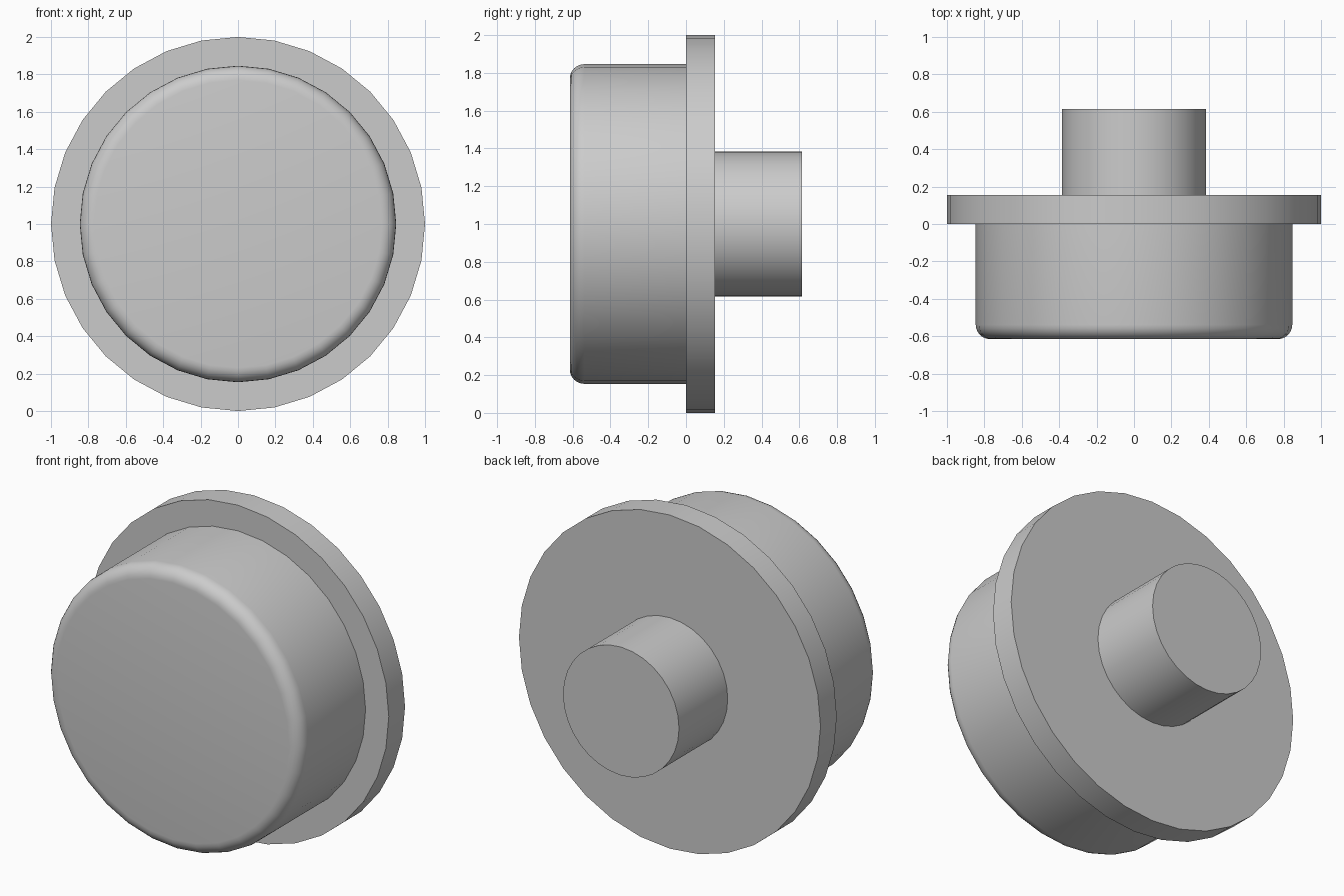
import bpy, bmesh, math

if "Cube" in bpy.data.objects:
    bpy.data.objects.remove(bpy.data.objects["Cube"])

U = 2 / 13  # flange thickness, the module the other sizes follow


def lathe(name, profile, sides):
    """Revolve (radius, y) points about the y axis through z = 1, capping both ends."""
    bm = bmesh.new()
    rings = []
    for r, y in profile:
        angles = [2 * math.pi * i / sides for i in range(sides)]
        rings.append([bm.verts.new((r * math.cos(a), y, r * math.sin(a))) for a in angles])
    for a, b in zip(rings, rings[1:]):
        for i in range(sides):
            j = (i + 1) % sides
            bm.faces.new((a[i], a[j], b[j], b[i]))
    bm.faces.new(rings[0])
    bm.faces.new(rings[-1])
    bmesh.ops.recalc_face_normals(bm, faces=bm.faces)
    mesh = bpy.data.meshes.new(name)
    bm.to_mesh(mesh)
    bm.free()
    obj = bpy.data.objects.new(name, mesh)
    obj.location.z = 1
    bpy.context.collection.objects.link(obj)
    bpy.ops.object.select_all(action='DESELECT')
    obj.select_set(True)
    bpy.context.view_layer.objects.active = obj
    bpy.ops.object.shade_smooth_by_angle(angle=math.radians(35))
    return obj


# Wide thin flange
lathe("flange", [(1, 0), (1, U)], 32)

# Push cap with a rounded front rim
fillet, cap_r, depth = U / 2, 5.5 * U, 4 * U
rim = []
for k in range(7):
    t = math.pi / 2 * k / 6
    rim.append((cap_r - fillet * (1 - math.sin(t)), -depth + fillet * (1 - math.cos(t))))
lathe("button_cap", rim + [(cap_r, 0)], 32)

# Narrow stem at the back
lathe("stem", [(2.5 * U, U), (2.5 * U, depth)], 32)
